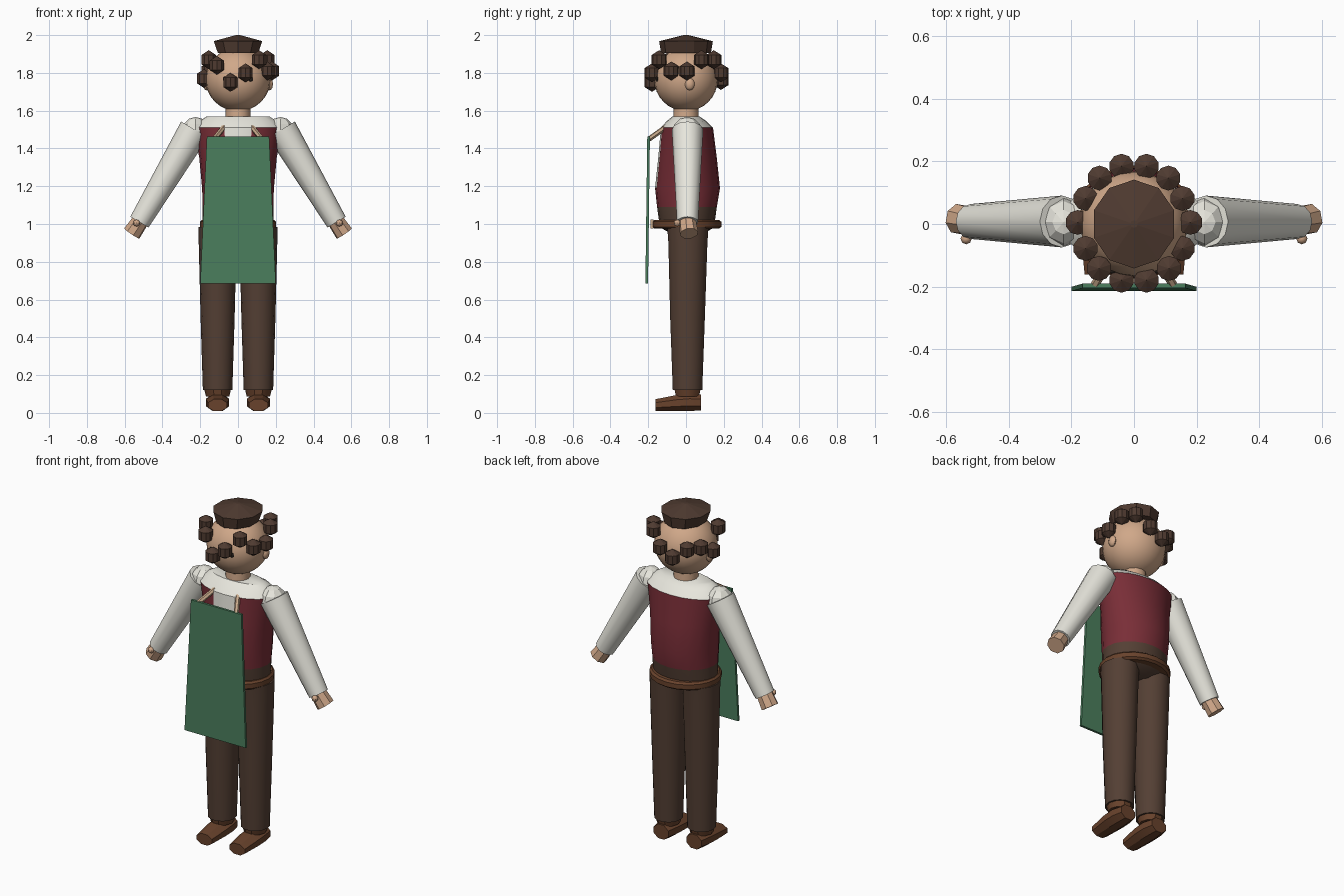
import bpy, bmesh, math
from mathutils import Matrix, Vector

if "Cube" in bpy.data.objects:
    bpy.data.objects.remove(bpy.data.objects["Cube"])


def colour(name, r, g, b):
    m = bpy.data.materials.new(name)
    m.diffuse_color = (r, g, b, 1)
    m.use_nodes = True
    m.node_tree.nodes["Principled BSDF"].inputs["Base Color"].default_value = m.diffuse_color
    return m


skin = colour("skin", 0.63, 0.39, 0.25)
hair = colour("hair brown", 0.078, 0.043, 0.030)
shirt = colour("shirt white", 0.80, 0.79, 0.72)
vest = colour("vest red", 0.19, 0.027, 0.038)
trouser = colour("trouser brown", 0.088, 0.050, 0.034)
leather = colour("leather brown", 0.14, 0.055, 0.025)
green = colour("apron green", 0.07, 0.21, 0.11)
tan = colour("strap tan", 0.58, 0.40, 0.26)
dark = colour("eye dark", 0.02, 0.015, 0.012)


def finish(name, bm, mats, smooth=35):
    bmesh.ops.recalc_face_normals(bm, faces=bm.faces)
    me = bpy.data.meshes.new(name)
    bm.to_mesh(me)
    bm.free()
    for m in mats:
        me.materials.append(m)
    ob = bpy.data.objects.new(name, me)
    bpy.context.collection.objects.link(ob)
    if smooth:
        bpy.ops.object.select_all(action='DESELECT')
        ob.select_set(True)
        bpy.context.view_layer.objects.active = ob
        bpy.ops.object.shade_smooth_by_angle(angle=math.radians(smooth))
    return ob


def loft(name, sections, n, mats, matrix=Matrix(), rule=None, smooth=35, turn=0.0):
    """Skin elliptical sections (z, rx, ry, cy) stacked along local z."""
    bm = bmesh.new()
    rings = []
    for z, rx, ry, cy in sections:
        ring = []
        for i in range(n):
            a = math.tau * (i + turn) / n
            ring.append(bm.verts.new((rx * math.cos(a), cy + ry * math.sin(a), z)))
        rings.append(ring)
    for lo, hi in zip(rings, rings[1:]):
        for i in range(n):
            j = (i + 1) % n
            bm.faces.new((lo[i], lo[j], hi[j], hi[i]))
    bm.faces.new(rings[0][::-1])
    bm.faces.new(rings[-1])
    if rule:
        for f in bm.faces:
            f.material_index = rule(f.calc_center_median())
    bm.transform(matrix)
    return finish(name, bm, mats, smooth)


def limb(name, start, end, r0, r1, n, mat, smooth=35, turn=0.0):
    """Tapered tube between two points."""
    a, b = Vector(start), Vector(end)
    d = b - a
    m = Matrix.Translation(a) @ d.to_track_quat('Z', 'Y').to_matrix().to_4x4()
    return loft(name, [(0, r0, r0, 0), (d.length, r1, r1, 0)], n, [mat], m, None, smooth, turn)


def ball(name, at, size, mat, u=10, v=3, smooth=0):
    bm = bmesh.new()
    m = Matrix.Translation(at) @ Matrix.Diagonal((*size, 1))
    bmesh.ops.create_uvsphere(bm, u_segments=u, v_segments=v, radius=1, matrix=m)
    return finish(name, bm, [mat], smooth)


def box(name, at, size, mat):
    bm = bmesh.new()
    m = Matrix.Translation(at) @ Matrix.Diagonal((*size, 1))
    bmesh.ops.create_cube(bm, size=1, matrix=m)
    return finish(name, bm, [mat], 0)


# Torso: waistband, vest with an open front, shirt yoke
def torso_rule(c):
    if c.z < 1.09:
        return 0
    if c.z > 1.51 or (c.z > 1.2 and c.y < -0.05 and abs(c.x) < 0.06):
        return 2
    return 1


loft("torso", [(0.94, 0.13, 0.07, 0.01), (0.98, 0.185, 0.14, 0.005),
               (1.03, 0.187, 0.15, 0.005), (1.09, 0.187, 0.158, 0.005),
               (1.19, 0.19, 0.172, 0.008), (1.35, 0.205, 0.155, 0.008),
               (1.51, 0.235, 0.138, 0.005), (1.545, 0.205, 0.105, 0.003),
               (1.57, 0.165, 0.07, 0)],
     20, [trouser, vest, shirt], rule=torso_rule)
loft("belt", [(0.975, 0.19, 0.170, 0.004), (0.985, 0.2, 0.183, 0.004),
              (1.012, 0.2, 0.183, 0.004), (1.022, 0.19, 0.170, 0.004)], 20, [leather])
box("belt_buckle", (0, -0.18, 1.0), (0.06, 0.016, 0.045), tan)

# Neck and head
loft("neck", [(1.55, 0.068, 0.068, 0), (1.63, 0.064, 0.064, 0)], 12, [skin])
ball("head", (0, 0, 1.765), (0.172, 0.168, 0.168), skin, 24, 16, 40)

# Hair cap
loft("hair_cap", [(1.905, 0.112, 0.132, 0), (1.968, 0.135, 0.142, 0),
                  (2.0, 0.012, 0.012, 0)], 10, [hair], smooth=0, turn=0.5)

# Ring of curls, uneven in height: (x, y, z on right, z on left)
for i, (x, y, zr, zl) in enumerate([
        (0.04, -0.18, 1.80, 1.75), (0.112, -0.142, 1.87, 1.84),
        (0.155, -0.078, 1.81, 1.87), (0.18, 0.005, 1.81, 1.77),
        (0.155, 0.082, 1.87, 1.81), (0.11, 0.147, 1.87, 1.81),
        (0.04, 0.185, 1.80, 1.76)]):
    ball(f"curl_right_{i}", (x, y, zr), (0.046, 0.046, 0.05), hair)
    ball(f"curl_left_{i}", (-x, y, zl), (0.046, 0.046, 0.05), hair)

# Mirrored parts
for s, side in ((1, "right"), (-1, "left")):
    # Face details
    ball(f"ear_{side}", (s * 0.168, 0.02, 1.74), (0.018, 0.026, 0.032), skin, 10, 6, 40)
    ball(f"eye_{side}", (s * 0.065, -0.152, 1.768), (0.016, 0.008, 0.014), dark, 8, 6, 40)

    # Sleeve, shoulder puff, hand and thumb
    limb(f"sleeve_{side}", (s * 0.23, 0.008, 1.50), (s * 0.522, 0.008, 1.01),
         0.083, 0.056, 12, shirt)
    ball(f"shoulder_{side}", (s * 0.225, 0.006, 1.49), (0.072, 0.078, 0.077), shirt, 8, 6)
    limb(f"hand_{side}", (s * 0.508, 0.006, 1.03), (s * 0.562, 0.016, 0.95),
         0.044, 0.05, 8, skin, 30, 0.5)
    ball(f"thumb_{side}", (s * 0.537, -0.047, 1.005), (0.018, 0.018, 0.018), skin, 8, 6, 40)

    # Trouser leg with cuff
    leg = Matrix.Translation((s * 0.108, 0, 0))
    loft(f"leg_{side}", [(0.12, 0.078, 0.080, 0.008), (0.50, 0.090, 0.094, 0.008),
                         (0.90, 0.100, 0.106, 0.01), (0.985, 0.10, 0.112, 0.01)],
         14, [trouser], leg)
    loft(f"cuff_{side}", [(0.088, 0.062, 0.064, 0.008), (0.122, 0.07, 0.072, 0.008)],
         10, [leather], leg)

    # Shoe, lofted from heel to toe
    forward = Matrix.Translation((s * 0.108, 0, 0)) @ Matrix.Rotation(math.pi / 2, 4, 'X')
    loft(f"shoe_{side}", [(-0.08, 0.052, 0.045, 0.055), (-0.02, 0.066, 0.05, 0.056),
                          (0.05, 0.066, 0.046, 0.052), (0.162, 0.054, 0.034, 0.041)],
         8, [leather], forward, smooth=30, turn=0.5)

    # Apron strap up to the chest
    limb(f"apron_strap_{side}", (s * 0.125, -0.195, 1.45), (s * 0.065, -0.09, 1.525),
         0.014, 0.014, 6, tan, 0)

# Apron: slightly tilted tapering panel
bm = bmesh.new()
bmesh.ops.create_cube(bm, size=1)
for v in bm.verts:
    top = v.co.z > 0
    half = 0.165 if top else 0.2
    v.co = (math.copysign(half, v.co.x), (-0.198 if top else -0.208) + v.co.y * 0.014,
            1.462 if top else 0.685)
finish("apron", bm, [green], 0)
